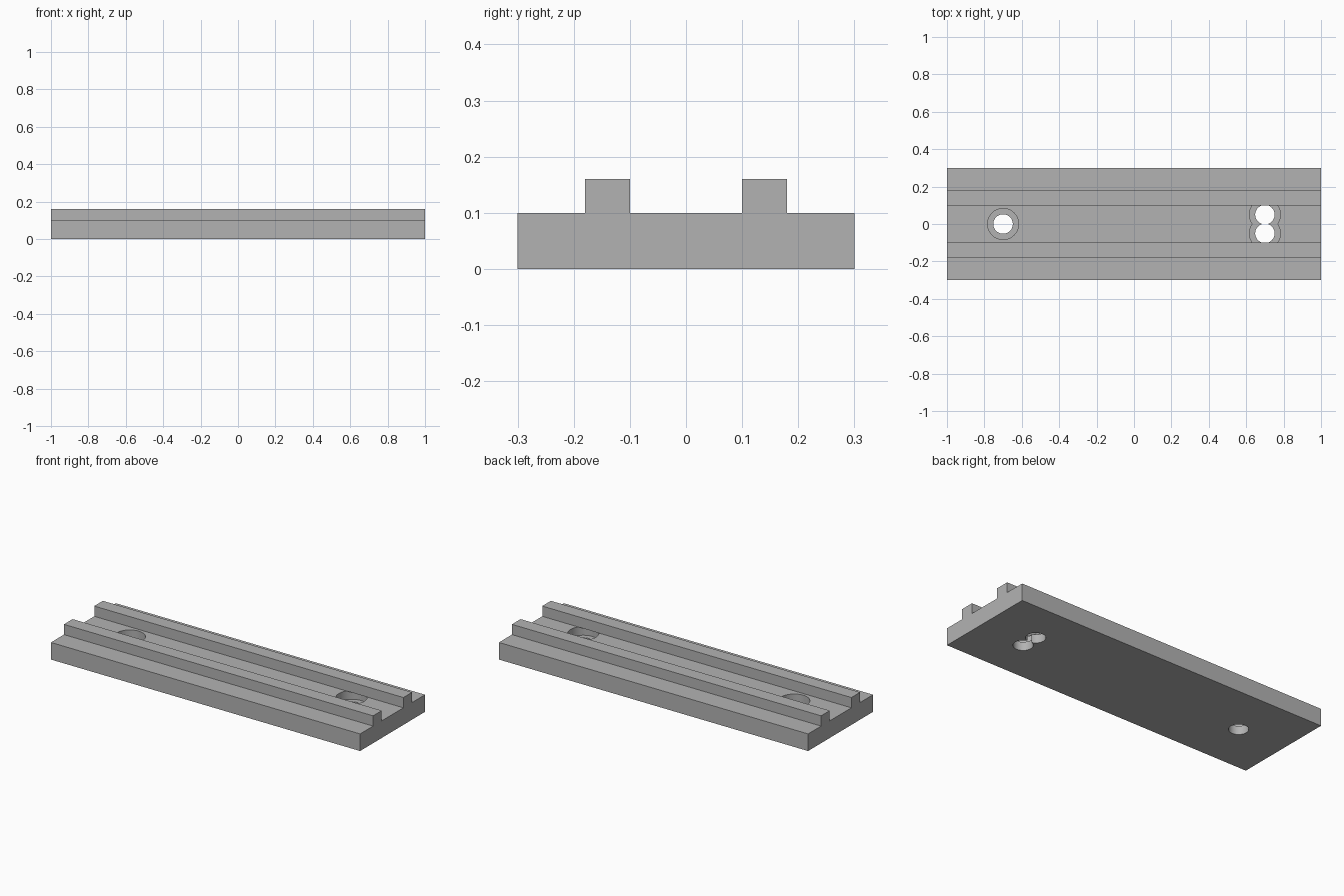
import bpy
import bmesh
from mathutils import Matrix

cube = bpy.data.objects.get("Cube")
if cube:
    bpy.data.objects.remove(cube, do_unlink=True)

LENGTH, PLATE_TOP, RAIL_TOP = 2.0, 0.10, 0.16
HALF_WIDTH, RAIL_OUT, RAIL_IN = 0.30, 0.18, 0.10
BORE_R, POCKET_R, POCKET_FLOOR = 0.052, 0.083, 0.05

grey = bpy.data.materials.new("plain grey")
grey.use_nodes = True
colour = (0.45, 0.45, 0.45, 1)
grey.diffuse_color = colour
grey.node_tree.nodes["Principled BSDF"].inputs["Base Color"].default_value = colour


def add_object(name, bm):
    mesh = bpy.data.meshes.new(name)
    bmesh.ops.recalc_face_normals(bm, faces=bm.faces)
    bm.to_mesh(mesh)
    bm.free()
    mesh.materials.append(grey)
    obj = bpy.data.objects.new(name, mesh)
    bpy.context.collection.objects.link(obj)
    return obj


def cylinder(name, x, y, radius, bottom, top):
    bm = bmesh.new()
    bmesh.ops.create_cone(bm, cap_ends=True, segments=64, radius1=radius,
                          radius2=radius, depth=top - bottom,
                          matrix=Matrix.Translation((x, y, (bottom + top) / 2)))
    return add_object(name, bm)


# Plate with two rails, extruded from its end profile
half = [(HALF_WIDTH, 0), (HALF_WIDTH, PLATE_TOP), (RAIL_OUT, PLATE_TOP),
        (RAIL_OUT, RAIL_TOP), (RAIL_IN, RAIL_TOP), (RAIL_IN, PLATE_TOP)]
profile = half + [(-y, z) for y, z in reversed(half)]
bm = bmesh.new()
end = bm.faces.new([bm.verts.new((-LENGTH / 2, y, z)) for y, z in profile])
extruded = bmesh.ops.extrude_face_region(bm, geom=[end], use_keep_orig=True)
verts = [v for v in extruded["geom"] if isinstance(v, bmesh.types.BMVert)]
bmesh.ops.translate(bm, verts=verts, vec=(LENGTH, 0, 0))
plate = add_object("railed_plate", bm)

# Counterbored screw holes: one at one end, a pair at the other
cutters = []
for x, y in ((-0.7, 0), (0.7, 0.05), (0.7, -0.05)):
    cutters.append(cylinder("pocket_cutter", x, y, POCKET_R, POCKET_FLOOR, PLATE_TOP))
    cutters.append(cylinder("bore_cutter", x, y, BORE_R, -0.1, PLATE_TOP - 0.01))
for cutter in cutters:
    cutter.hide_render = True
    cut = plate.modifiers.new(cutter.name, "BOOLEAN")
    cut.operation = "DIFFERENCE"
    cut.solver = "EXACT"
    cut.object = cutter

# Apply the cuts and remove the cutters
bpy.context.view_layer.objects.active = plate
plate.select_set(True)
for name in [m.name for m in plate.modifiers]:
    bpy.ops.object.modifier_apply(modifier=name)
for cutter in cutters:
    bpy.data.objects.remove(cutter, do_unlink=True)
bpy.ops.object.shade_smooth_by_angle()
